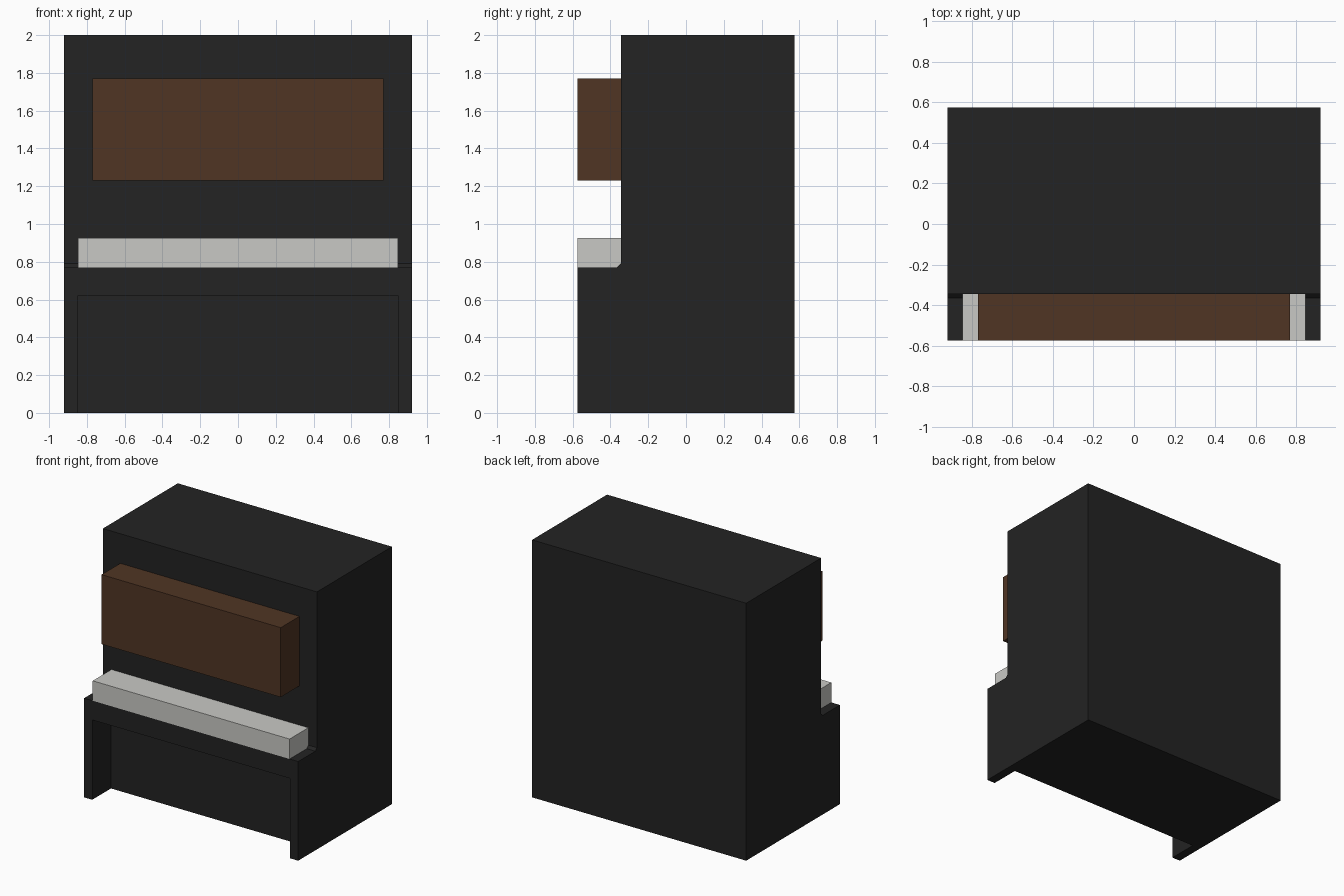
import bpy, bmesh

if "Cube" in bpy.data.objects:
    bpy.data.objects.remove(bpy.data.objects["Cube"])

def srgb(h):
    vals = [int(h[i:i + 2], 16) / 255 for i in (0, 2, 4)]
    return [v / 12.92 if v <= 0.04045 else ((v + 0.055) / 1.055) ** 2.4 for v in vals] + [1.0]

def material(name, h):
    m = bpy.data.materials.new(name)
    m.diffuse_color = srgb(h)
    m.use_nodes = True
    m.node_tree.nodes["Principled BSDF"].inputs["Base Color"].default_value = m.diffuse_color
    return m

BLACK = material("black lacquer", "232323")
BROWN = material("brown wood", "503524")
IVORY = material("ivory", "c9c9c5")

def extrude_profile(name, profile, half_width, mat):
    """Extrude a (y, z) side profile symmetrically along x."""
    bm = bmesh.new()
    face = bm.faces.new([bm.verts.new((-half_width, y, z)) for y, z in profile])
    geom = bmesh.ops.extrude_face_region(bm, geom=[face])["geom"]
    moved = [g for g in geom if isinstance(g, bmesh.types.BMVert)]
    bmesh.ops.translate(bm, verts=moved, vec=(2 * half_width, 0, 0))
    bmesh.ops.recalc_face_normals(bm, faces=bm.faces)
    mesh = bpy.data.meshes.new(name)
    bm.to_mesh(mesh)
    bm.free()
    mesh.materials.append(mat)
    ob = bpy.data.objects.new(name, mesh)
    bpy.context.collection.objects.link(ob)
    return ob

def block(name, half_width, y0, y1, z0, z1, mat):
    return extrude_profile(name, [(y0, z0), (y1, z0), (y1, z1), (y0, z1)], half_width, mat)

FRONT, BACK, UPRIGHT = -0.575, 0.575, -0.345

# Cabinet: stepped side profile
cabinet = extrude_profile("cabinet", [
    (FRONT, 0), (BACK, 0), (BACK, 2), (UPRIGHT, 2),
    (UPRIGHT, 0.79), (-0.365, 0.77), (FRONT, 0.77)], 0.92, BLACK)

# Knee space cut out below the key bed, leaving the side legs
cutter = block("knee_space_cutter", 0.85, -0.8, UPRIGHT, -0.2, 0.62, BLACK)
cutter.hide_render = True
cutter.hide_viewport = True
cut = cabinet.modifiers.new("knee space", 'BOOLEAN')
cut.operation = 'DIFFERENCE'
cut.solver = 'EXACT'
cut.object = cutter

# Keyboard and front panel
block("keyboard", 0.846, FRONT, UPRIGHT, 0.77, 0.925, IVORY)
block("front_panel", 0.77, FRONT, UPRIGHT, 1.23, 1.77, BROWN)
